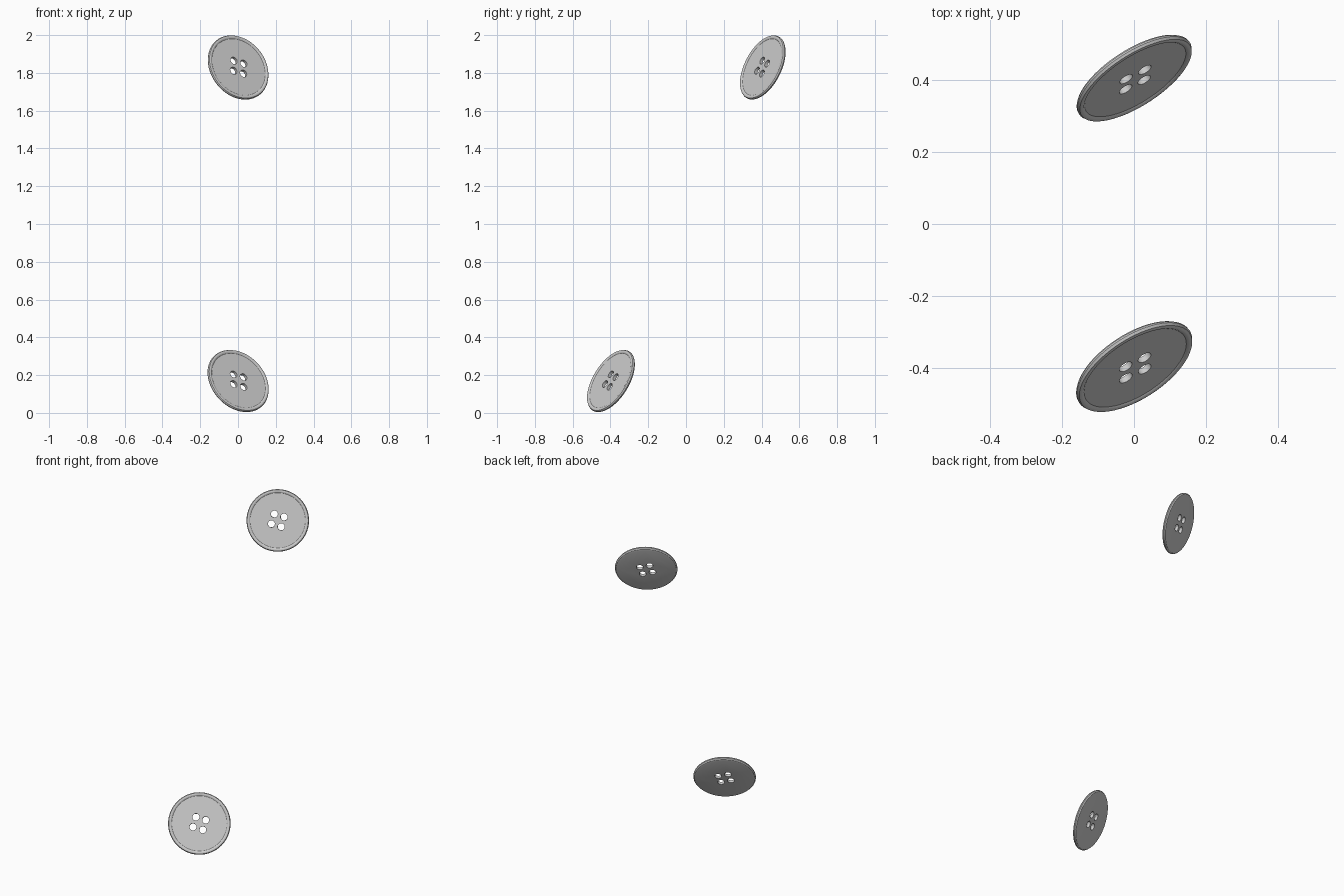
import bpy, bmesh
from math import cos, sin, pi, radians
from mathutils import Matrix, Vector

if "Cube" in bpy.data.objects:
    bpy.data.objects.remove(bpy.data.objects["Cube"])

R = 0.184
SEG = 64
# lathe profile (radius, height): flat back, rounded edge, slightly raised rim, dished front
PROFILE = [(0.165, -0.011), (0.178, -0.008), (0.1835, -0.002), (R, 0.003),
           (0.180, 0.010), (0.174, 0.012), (0.168, 0.011), (0.163, 0.007)]


def mesh_object(name, bm):
    bmesh.ops.recalc_face_normals(bm, faces=bm.faces)
    me = bpy.data.meshes.new(name)
    bm.to_mesh(me)
    bm.free()
    ob = bpy.data.objects.new(name, me)
    bpy.context.collection.objects.link(ob)
    return ob


def button(name, centre, normal):
    # turned disc
    bm = bmesh.new()
    rings = [[bm.verts.new((r * cos(2 * pi * i / SEG), r * sin(2 * pi * i / SEG), z))
              for i in range(SEG)] for r, z in PROFILE]
    for a, b in zip(rings, rings[1:]):
        for i in range(SEG):
            j = (i + 1) % SEG
            bm.faces.new((a[i], a[j], b[j], b[i]))
    bm.faces.new(rings[0][::-1])
    bm.faces.new(rings[-1])
    ob = mesh_object(name, bm)

    # four thread holes
    bm = bmesh.new()
    for k in range(4):
        a = radians(29 + 90 * k)
        bmesh.ops.create_cone(bm, cap_ends=True, segments=24, radius1=0.0205,
                              radius2=0.0205, depth=0.1,
                              matrix=Matrix.Translation((0.0425 * cos(a), 0.0425 * sin(a), 0)))
    cutter = mesh_object(name + "_hole_cutter", bm)
    cutter.hide_render = True
    mod = ob.modifiers.new("holes", 'BOOLEAN')
    mod.operation = 'DIFFERENCE'
    mod.solver = 'EXACT'
    mod.object = cutter
    bpy.ops.object.select_all(action='DESELECT')
    bpy.context.view_layer.objects.active = ob
    ob.select_set(True)
    bpy.ops.object.modifier_apply(modifier=mod.name)
    bpy.data.objects.remove(cutter, do_unlink=True)
    bpy.ops.object.shade_smooth_by_angle(angle=radians(32))

    # tilt so the front faces along the normal, sideways axis kept level
    n = Vector(normal).normalized()
    side = Vector((0, 0, 1)).cross(n).normalized()
    up = n.cross(side)
    ob.matrix_world = Matrix.Translation(centre) @ Matrix((side, up, n)).transposed().to_4x4()
    return ob


button("upper_button", (0, 0.408, 1.828), (0.502, -0.775, 0.395))
button("lower_button", (0, -0.396, 0.168), (0.487, -0.744, 0.462))
